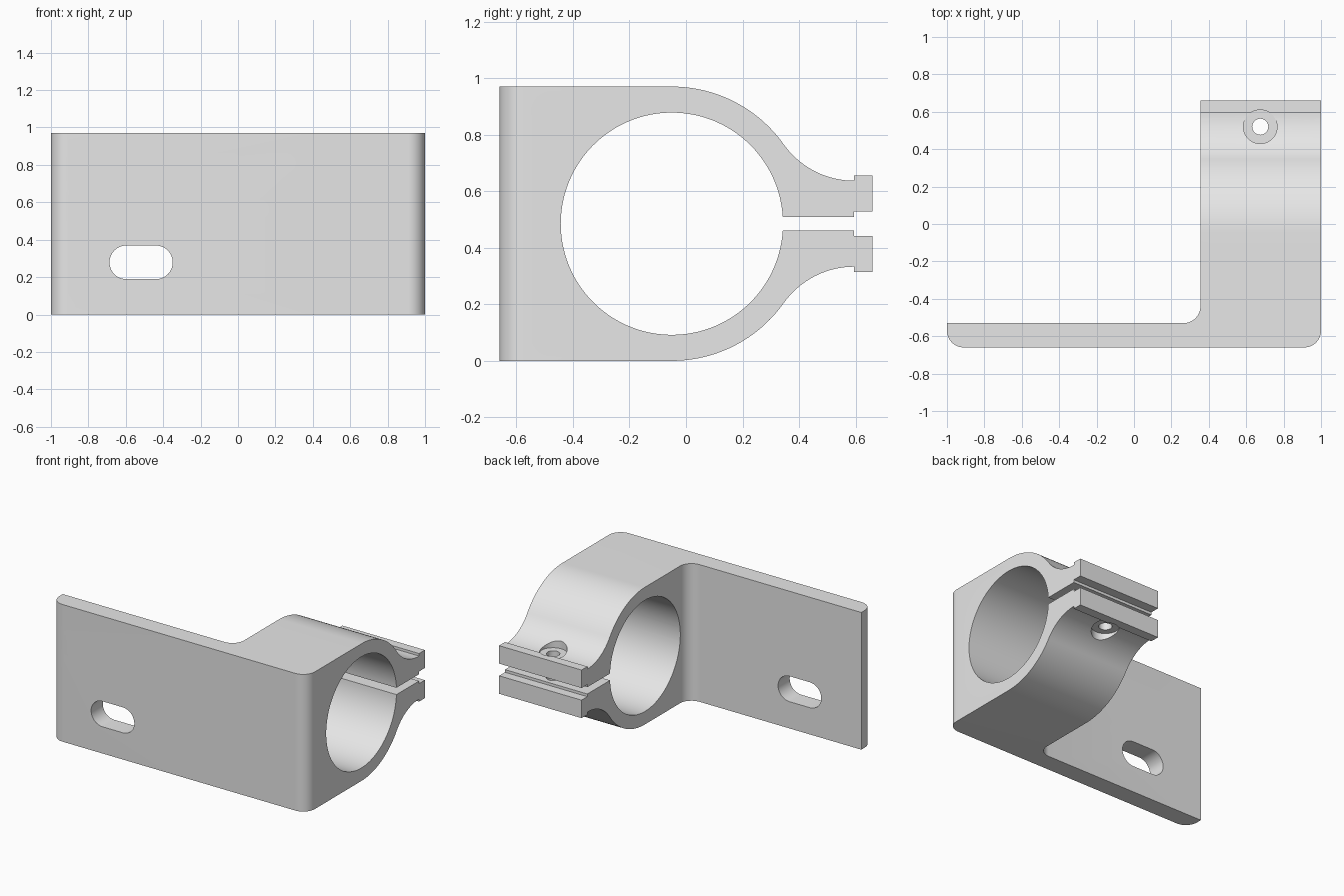
import bpy, bmesh, math
from mathutils import Matrix, Vector

if "Cube" in bpy.data.objects:
    bpy.data.objects.remove(bpy.data.objects["Cube"], do_unlink=True)

MID = 0.485                      # half of the height
Z_AXIS = Matrix.Identity(4)
X_AXIS = Matrix(((0, 0, 1, 0), (1, 0, 0, 0), (0, 1, 0, MID), (0, 0, 0, 1)))   # (y, z) profile
Y_AXIS = Matrix(((1, 0, 0, 0), (0, 0, 1, 0), (0, 1, 0, 0), (0, 0, 0, 1)))     # (x, z) profile


def arc(cx, cy, r, start, end, steps):
    angles = [math.radians(start + (end - start) * i / steps) for i in range(steps + 1)]
    return [(cx + r * math.cos(a), cy + r * math.sin(a)) for a in angles]


def prism(name, points, low, high, frame=Z_AXIS):
    """Extrude a closed profile from low to high along the frame's third axis."""
    bm = bmesh.new()
    face = bm.faces.new([bm.verts.new((u, v, low)) for u, v in points])
    out = bmesh.ops.extrude_face_region(bm, geom=[face])
    moved = [g for g in out["geom"] if isinstance(g, bmesh.types.BMVert)]
    bmesh.ops.translate(bm, verts=moved, vec=Vector((0, 0, high - low)))
    bm.transform(frame)
    bmesh.ops.recalc_face_normals(bm, faces=bm.faces)
    mesh = bpy.data.meshes.new(name)
    bm.to_mesh(mesh)
    bm.free()
    obj = bpy.data.objects.new(name, mesh)
    bpy.context.collection.objects.link(obj)
    return obj


def combine(target, tool, operation):
    """Apply a boolean and remove the tool."""
    mod = target.modifiers.new("cut", "BOOLEAN")
    mod.operation, mod.solver, mod.object = operation, "EXACT", tool
    bpy.context.view_layer.update()
    graph = bpy.context.evaluated_depsgraph_get()
    mesh = bpy.data.meshes.new_from_object(target.evaluated_get(graph))
    target.modifiers.clear()
    target.data = mesh
    bpy.data.objects.remove(tool, do_unlink=True)


# Plan outline: mounting plate turning into the clamp block
r = 0.09
plan = [(-1, -0.53)]
plan += arc(-0.91, -0.57, r, 180, 270, 12)
plan += arc(0.91, -0.57, r, 270, 360, 12)
plan += [(1, 0.7), (0.355, 0.7)]
plan += arc(0.265, -0.44, r, 0, -90, 12)
bracket = prism("clamp_bracket", plan, -0.1, 1.1)

# Side outline: split ring with flared jaws and square lips
blend = math.degrees(math.atan2(0.458, 0.645))
gap = math.degrees(math.asin(0.024 / 0.393))
upper = [(-0.7, MID)]
upper += arc(-0.05, 0, MID, 90, blend, 24)
upper += arc(0.595, 0.458, 0.306, 180 + blend, 270, 20)[1:]
upper += [(0.595, 0.17), (0.66, 0.17), (0.66, 0.043), (0.595, 0.043), (0.595, 0.024)]
bore = arc(-0.05, 0, 0.393, gap, 360 - gap, 112)
lower = [(y, -z) for y, z in reversed(upper)]
combine(bracket, prism("ring_profile", upper + bore + lower, -1.2, 1.2, X_AXIS), "INTERSECT")

# Mounting slots in the plate
for x, z in ((-0.76, 0.698), (-0.278, 0.698), (-0.518, 0.279)):
    slot = arc(x + 0.079, z, r, -90, 90, 20) + arc(x - 0.079, z, r, 90, 270, 20)
    combine(bracket, prism("slot_cutter", slot, -0.8, -0.48, Y_AXIS), "DIFFERENCE")

# Clamp bolt hole with a counterbore on both jaws
bolt = arc(0.675, 0.52, 0.043, 0, 360, 32)[:-1]
combine(bracket, prism("bolt_cutter", bolt, -0.1, 1.1), "DIFFERENCE")
recess = arc(0.675, 0.52, r, 0, 360, 48)[:-1]
for low, high in ((0.632, 1.1), (-0.13, 0.338)):
    combine(bracket, prism("recess_cutter", recess, low, high), "DIFFERENCE")

# Plain metal finish
metal = bpy.data.materials.new("light_grey_metal")
metal.use_nodes = True
colour = (0.8, 0.8, 0.8, 1)
metal.diffuse_color = colour
metal.node_tree.nodes["Principled BSDF"].inputs["Base Color"].default_value = colour
bracket.data.materials.clear()
bracket.data.materials.append(metal)
for poly in bracket.data.polygons:
    poly.material_index = 0

bpy.ops.object.select_all(action="DESELECT")
bracket.select_set(True)
bpy.context.view_layer.objects.active = bracket
bpy.ops.object.shade_smooth_by_angle(angle=math.radians(25))
